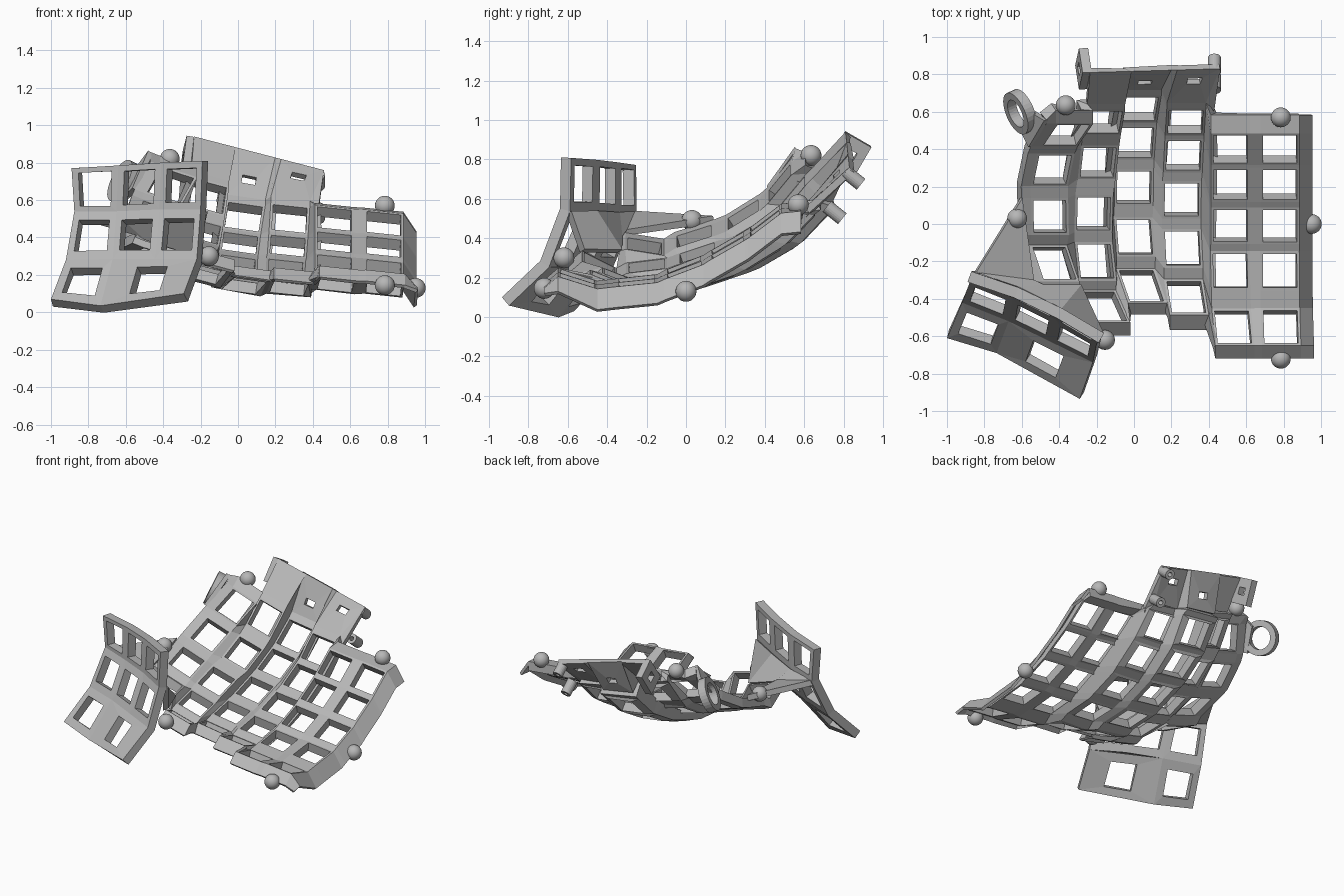
import bpy, bmesh
from math import radians, sin, cos
from mathutils import Vector as V

if "Cube" in bpy.data.objects:
    bpy.data.objects.remove(bpy.data.objects["Cube"])

GREY = (0.47, 0.47, 0.47, 1)
mat = bpy.data.materials.new("plain grey")
mat.use_nodes = True
mat.diffuse_color = GREY
mat.node_tree.nodes["Principled BSDF"].inputs["Base Color"].default_value = GREY


def finish(name, bm, thick=0, offset=-1, smooth=False):
    me = bpy.data.meshes.new(name)
    bm.to_mesh(me)
    bm.free()
    me.materials.append(mat)
    for p in me.polygons:
        p.use_smooth = smooth
    ob = bpy.data.objects.new(name, me)
    bpy.context.collection.objects.link(ob)
    if thick:
        m = ob.modifiers.new("thickness", "SOLIDIFY")
        m.thickness, m.offset = thick, offset
    return ob


def sheet(name, cells, thick, offset=-1):
    """Each cell is four corners and an optional window: width, height, shift down."""
    bm = bmesh.new()

    def face(pts):
        bm.faces.new([bm.verts.new(p) for p in pts])
    for quad, hole in cells:
        if not hole:
            face(quad)
            continue
        a, b, c, d = quad
        fx = min(0.88, 2 * hole[0] / ((d - a).length + (c - b).length))
        fy = min(0.88, 2 * hole[1] / ((b - a).length + (c - d).length))

        def at(u, v):
            return a.lerp(d, u).lerp(b.lerp(c, u), v)
        mid = 0.5 + hole[2]
        l, r, t, o = 0.5 - fx / 2, 0.5 + fx / 2, mid - fy / 2, mid + fy / 2
        inner = [at(l, t), at(l, o), at(r, o), at(r, t)]
        for i in range(4):
            j = (i + 1) % 4
            face([quad[i], quad[j], inner[j], inner[i]])
    bmesh.ops.remove_doubles(bm, verts=bm.verts, dist=0.001)
    bmesh.ops.dissolve_degenerate(bm, edges=bm.edges, dist=0.0005)
    return finish(name, bm, thick, offset)


# Finger columns: roll, rear lip, front lip, key centres from back to front
KEY = (0.182, 0.182, 0)
columns = [
    (18, (0, .07, .05), (0, -.03, -.01),
     [(-.36, .475, .68), (-.435, .29, .52), (-.45, .04, .41), (-.425, -.21, .36)]),
    (15, (0, .03, .03), (0, -.07, -.06),
     [(-.16, .545, .62), (-.19, .33, .435), (-.215, .055, .325), (-.205, -.2, .26), (-.16, -.44, .265)]),
    (8, (0, .03, .03), (0, -.06, -.05),
     [(.03, .615, .51), (.01, .435, .37), (0, .195, .265), (.003, -.07, .2), (.04, -.33, .2)]),
    (6, (0, .03, .03), (0, -.08, -.06),
     [(.275, .545, .5), (.265, .365, .355), (.255, .13, .245), (.26, -.13, .185), (.28, -.39, .19)]),
    (6, (0, .1, .01), (0, -.07, -.06),
     [(.515, .4, .5), (.515, .21, .375), (.515, -.01, .265), (.515, -.25, .195), (.53, -.55, .205)]),
    (6, (0, .1, .01), (0, -.07, -.06),
     [(.78, .4, .475), (.78, .21, .35), (.78, -.01, .24), (.78, -.25, .175), (.785, -.55, .185)]),
]


def column_lines(roll, rear, front, centres):
    c = [V(p) for p in centres]
    d = [c[i] - c[i + 1] for i in range(len(c) - 1)]
    tang = [d[0] * 1.5 - d[1] * .5] + [d[i] + d[i + 1] for i in range(len(d) - 1)]
    tang.append(d[-1] * 2.5 - d[-2] * 1.5)
    side = V((cos(radians(roll)), 0, -sin(radians(roll)))) * .105
    lines = []
    for s in (-side, side):
        pts = []
        for p, t in zip(c, tang):
            t = t.normalized() * .105
            pts += [p + s + t, p + s - t]
        lines.append([pts[0] + V(rear)] + pts + [pts[-1] + V(front)])
    return lines


lines = [ln for col in columns for ln in column_lines(*col)]
left_rim = [p + V((-.05, 0, .02)) for p in lines[0]]
left_rim[0].y -= .05
right_rim = [p + V((.07, 0, -.105)) for p in lines[-1]]
right_rim[-2].z += .03
right_rim[-1].z += .08
lines = [left_rim] + lines + [right_rim]

frame, skirt = [], []
for k in range(len(lines) - 1):
    a, b = lines[k], lines[k + 1]
    n = min(len(a), len(b))
    for i in range(n - 1):
        is_key = k % 2 == 1 and i % 2 == 1 and i < n - 2
        is_skirt = k == len(lines) - 2 or i == n - 2
        cell = ((a[i], a[i + 1], b[i + 1], b[i]), KEY if is_key else None)
        (skirt if is_skirt else frame).append(cell)
sheet("finger_key_frame", frame, .065)
# Thin sloping skirt along the front and outer edges
sheet("edge_skirt", skirt, .02)

# Thumb cluster: upright curved block of keys, each line runs top to bottom
thumb = [[V(p) for p in ln] for ln in (
    [(-.89, -.31, .77), (-.875, -.305, .54), (-.92, -.42, .28), (-1, -.61, .07)],
    [(-.64, -.395, .785), (-.65, -.395, .54), (-.67, -.52, .285), (-.735, -.69, .035)],
    [(-.41, -.505, .8), (-.42, -.51, .55), (-.445, -.63, .285)],
    [(-.19, -.635, .81), (-.2, -.64, .55), (-.22, -.74, .285), (-.29, -.935, .1)])]
cells = []
for a, b in zip(thumb, thumb[1:]):
    for i in range(min(len(a), len(b)) - 1):
        cells.append(((a[i], a[i + 1], b[i + 1], b[i]), KEY))
cells.append(((thumb[1][2], thumb[1][3], thumb[3][3], thumb[3][2]), KEY))
sheet("thumb_key_cluster", cells, .06)

# Web joining the back of the thumb cluster to the finger frame
near = [thumb[i][1] + V((.025, .045, -.02)) for i in (0, 0, 1, 2, 3)]
far = [left_rim[5], left_rim[8], lines[1][9], lines[2][9], lines[3][10]]
cells = []
for i in range(4):
    quad = [far[i], near[i], near[i + 1], far[i + 1]]
    if i == 0:
        quad.pop(2)
    cells.append((quad, None))
sheet("thumb_web", cells, .04, 0)

# Rear panel above the middle columns, with two small windows
base = [lines[i][0] for i in range(3, 9)]
tl, tr = V((-.235, .81, .94)), V((.46, .83, .76))
top = [tl.lerp(tr, (p.x - base[0].x) / (base[-1].x - base[0].x)) for p in base]
windows = {2: (.075, .045, .12), 4: (.075, .045, -.15)}
cells = [((top[i], base[i], base[i + 1], top[i + 1]), windows.get(i)) for i in range(5)]
# Side wing running down to the outer columns
cells.append(((top[5], base[5], lines[8][2], lines[9][0] + V((.02, .03, -.02))), None))
sheet("rear_panel", cells, .035)

# Pierced bracket on the panel's high corner
bracket = [V((-.25, .81, .94)), V((-.27, .72, .79)), V((-.29, .85, .71)), V((-.27, .94, .865))]
sheet("panel_bracket", [(bracket, (.06, .05, 0))], .05, 0)


def tube(name, loc, axis, radius, depth, wall, sides=32):
    bm = bmesh.new()
    bmesh.ops.create_cone(bm, cap_ends=False, segments=sides, radius1=radius,
                          radius2=radius, depth=depth)
    ob = finish(name, bm, wall)
    ob.location = loc
    ob.rotation_euler = V(axis).to_track_quat("Z", "Y").to_euler()
    return ob


# Screw posts behind the panel and the cable ring at the back corner
for i, loc in enumerate([(.43, .85, .705), (.43, .755, .53)]):
    tube("screw_post_%d" % (i + 1), loc, (0, .75, -.6), .035, .1, .02, 20)
tube("cable_ring", (-.61, .6, .695), (.84, .37, -.42), .12, .055, .042)
arm = [left_rim[0], left_rim[2], V((-.59, .49, .62)), V((-.54, .6, .76))]
sheet("ring_arm", [(arm, None)], .03, 0)

# Round magnet mounts around the rim
for i, loc in enumerate([(.785, .57, .57), (.95, 0, .13), (.785, -.72, .145),
                         (-.365, .635, .82), (-.625, .03, .49), (-.155, -.62, .3)]):
    bm = bmesh.new()
    bmesh.ops.create_uvsphere(bm, u_segments=24, v_segments=14, radius=.053)
    finish("ball_mount_%d" % (i + 1), bm, smooth=True).location = loc
